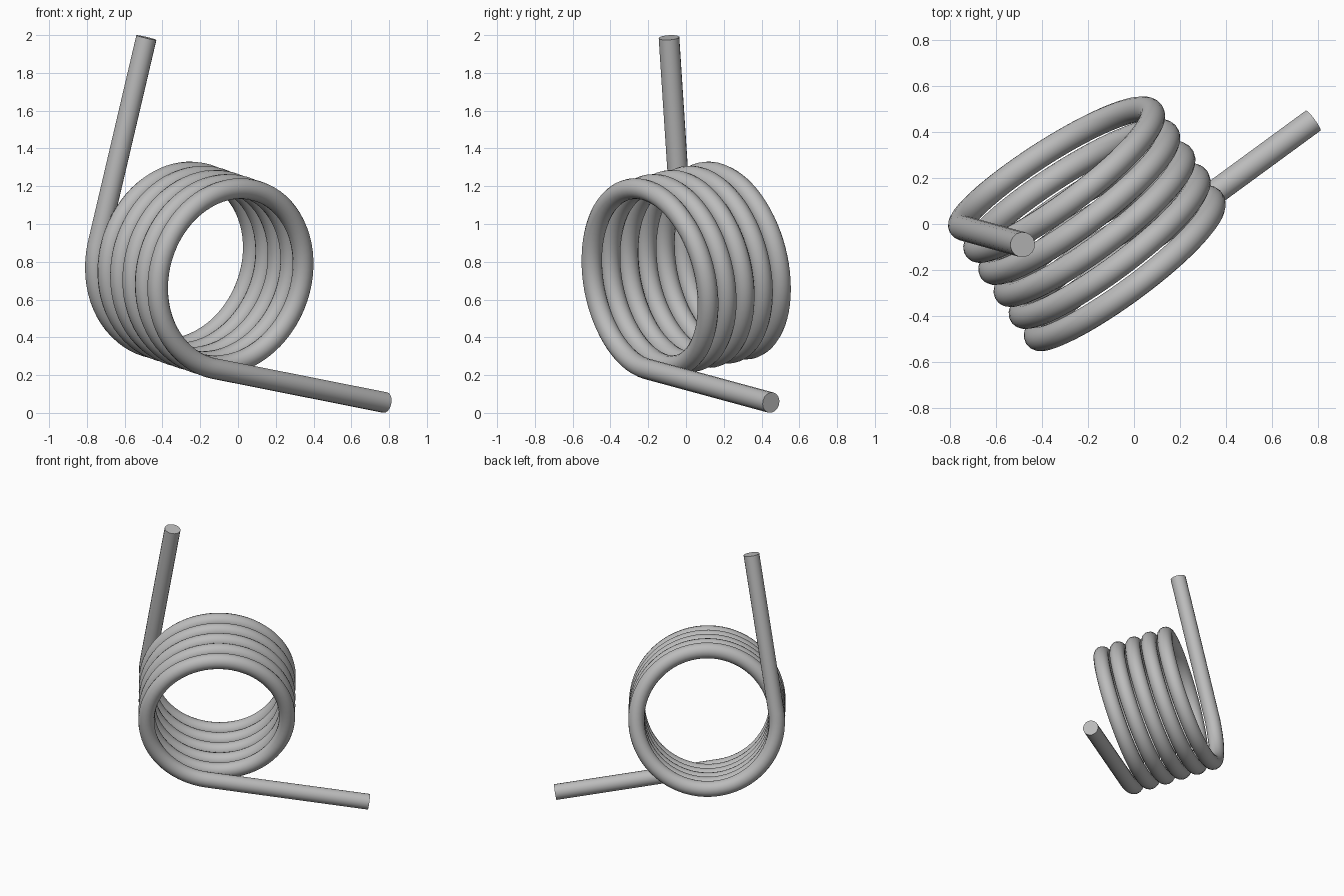
import bpy
from math import radians, cos, sin
from mathutils import Vector

cube = bpy.data.objects.get("Cube")
if cube:
    bpy.data.objects.remove(cube, do_unlink=True)

# Wire and coil dimensions
WIRE_RADIUS = 0.055
COIL_RADIUS = 0.483
STEP = 5                                  # degrees between path points
START, END = 171.5, 261 + 5 * 360         # five and a quarter turns
PITCH = Vector((0.066, -0.096, -0.022))   # advance per turn along the tilted axis
ORIGIN = Vector((-0.388, 0.309, 0.8285))
UPPER_TIP = Vector((-0.485, -0.09, 1.987))
LOWER_TIP = Vector((0.78, 0.45, 0.0545))

# Frame of the coil: side is level, rise is the steep direction of each turn
axis = PITCH.normalized()
side = Vector((0, 0, 1)).cross(axis).normalized()
rise = axis.cross(side)


def coil_point(degrees):
    a = radians(degrees)
    centre = ORIGIN + PITCH * (degrees / 360)
    return centre + COIL_RADIUS * (side * cos(a) + rise * sin(a))


# Wire path: upper leg, helical coil, lower leg
count = round((END - START) / STEP)
coil = [coil_point(START + (END - START) * i / count) for i in range(count + 1)]
path = [UPPER_TIP] + coil + [LOWER_TIP]

curve = bpy.data.curves.new("torsion_spring", "CURVE")
curve.dimensions = "3D"
curve.bevel_depth = WIRE_RADIUS
curve.bevel_resolution = 6
curve.use_fill_caps = True
spline = curve.splines.new("POLY")
spline.points.add(len(path) - 1)
for point, co in zip(spline.points, path):
    point.co = (*co, 1)

spring = bpy.data.objects.new("torsion_spring", curve)
bpy.context.collection.objects.link(spring)

# Plain steel
steel = bpy.data.materials.new("grey_steel")
steel.use_nodes = True
colour = (0.5, 0.5, 0.5, 1)
steel.diffuse_color = colour
steel.node_tree.nodes["Principled BSDF"].inputs["Base Color"].default_value = colour
curve.materials.append(steel)

# Solid mesh with smooth wire and crisp cut ends
bpy.ops.object.select_all(action="DESELECT")
spring.select_set(True)
bpy.context.view_layer.objects.active = spring
bpy.ops.object.convert(target="MESH")
bpy.ops.object.shade_smooth_by_angle(angle=radians(40))
